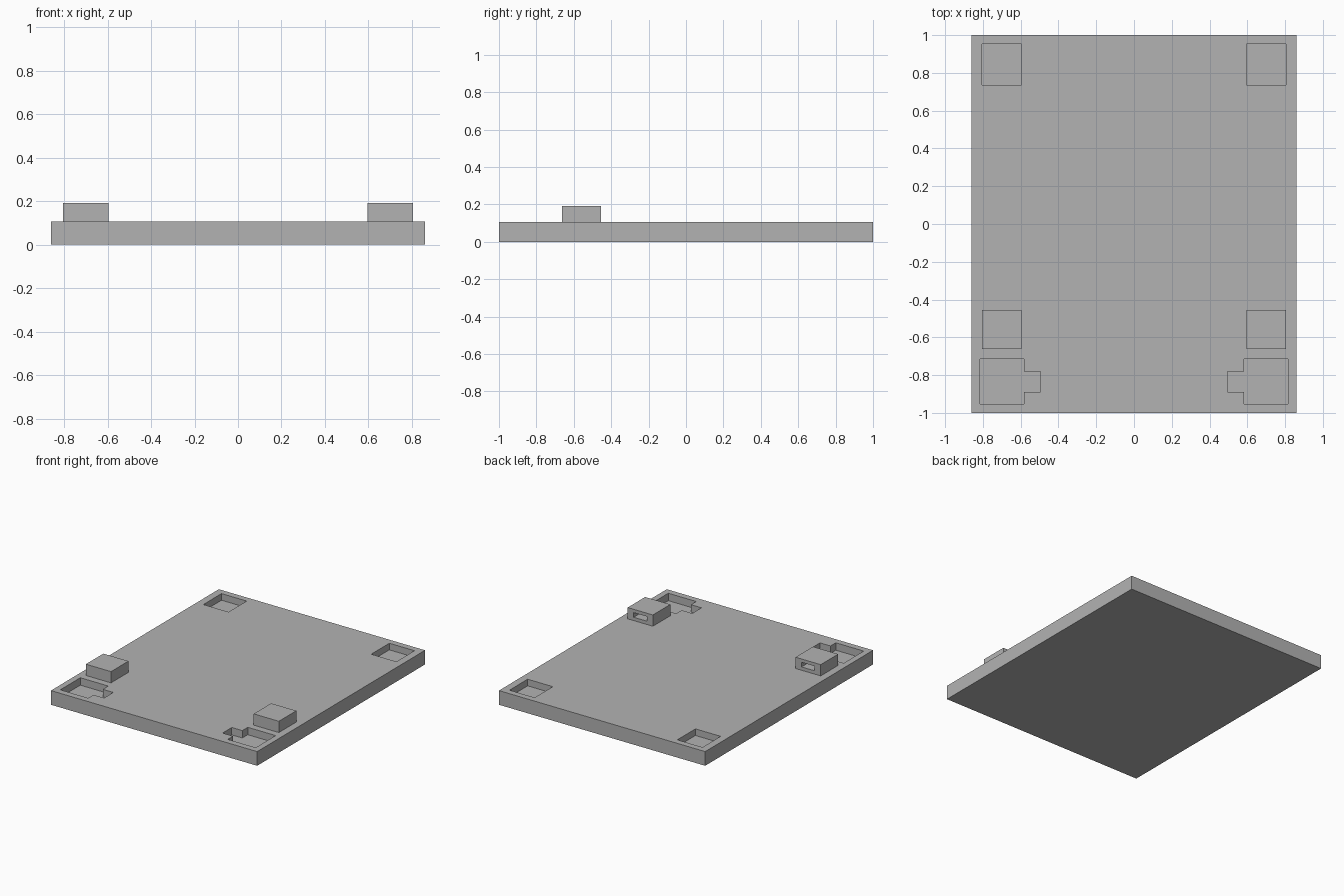
import bpy

cube = bpy.data.objects.get("Cube")
if cube:
    bpy.data.objects.remove(cube, do_unlink=True)

# Plain grey material
grey = bpy.data.materials.new("plain_grey")
grey.use_nodes = True
grey_value = (0.45, 0.45, 0.45, 1)
grey.diffuse_color = grey_value
grey.node_tree.nodes["Principled BSDF"].inputs["Base Color"].default_value = grey_value


def prism(name, outline, bottom, top):
    """Extrude a flat outline from bottom to top."""
    n = len(outline)
    verts = [(x, y, z) for z in (bottom, top) for x, y in outline]
    faces = [list(range(n))[::-1], list(range(n, 2 * n))]
    faces += [[i, (i + 1) % n, n + (i + 1) % n, n + i] for i in range(n)]
    mesh = bpy.data.meshes.new(name)
    mesh.from_pydata(verts, [], faces)
    mesh.materials.append(grey)
    obj = bpy.data.objects.new(name, mesh)
    bpy.context.collection.objects.link(obj)
    return obj


def rectangle(x0, x1, y0, y1):
    return [(x0, y0), (x1, y0), (x1, y1), (x0, y1)]


def mirrored(outline, side):
    return outline if side > 0 else [(-x, y) for x, y in reversed(outline)]


def cut(target, cutter):
    mod = target.modifiers.new(cutter.name, "BOOLEAN")
    mod.operation = "DIFFERENCE"
    mod.solver = "EXACT"
    mod.object = cutter
    cutter.hide_render = True
    cutter.hide_set(True)


TOP, BLOCK_TOP = 0.107, 0.192
BACK_DEPTH, FRONT_DEPTH = 0.05, 0.056

back_pocket = rectangle(0.595, 0.805, 0.737, 0.953)
front_pocket = [(0.582, -0.953), (0.815, -0.953), (0.815, -0.715), (0.582, -0.715),
                (0.582, -0.78), (0.494, -0.78), (0.494, -0.89), (0.582, -0.89)]
block_outline = rectangle(0.595, 0.805, -0.663, -0.455)
slot_outline = rectangle(0.645, 0.755, -0.54, -0.4)

# Base plate
plate = prism("base_plate", rectangle(-0.86, 0.86, -1, 1), 0, TOP)

for side, label in ((1, "left"), (-1, "right")):
    # Square pockets at the back, keyed pockets at the front
    cut(plate, prism(f"{label}_back_pocket_cutter", mirrored(back_pocket, side),
                     TOP - BACK_DEPTH, TOP + 0.1))
    cut(plate, prism(f"{label}_front_pocket_cutter", mirrored(front_pocket, side),
                     TOP - FRONT_DEPTH, TOP + 0.1))
    # Raised block with a blind slot in its back face
    block = prism(f"{label}_block", mirrored(block_outline, side), TOP, BLOCK_TOP)
    cut(block, prism(f"{label}_slot_cutter", mirrored(slot_outline, side), 0.132, 0.167))
